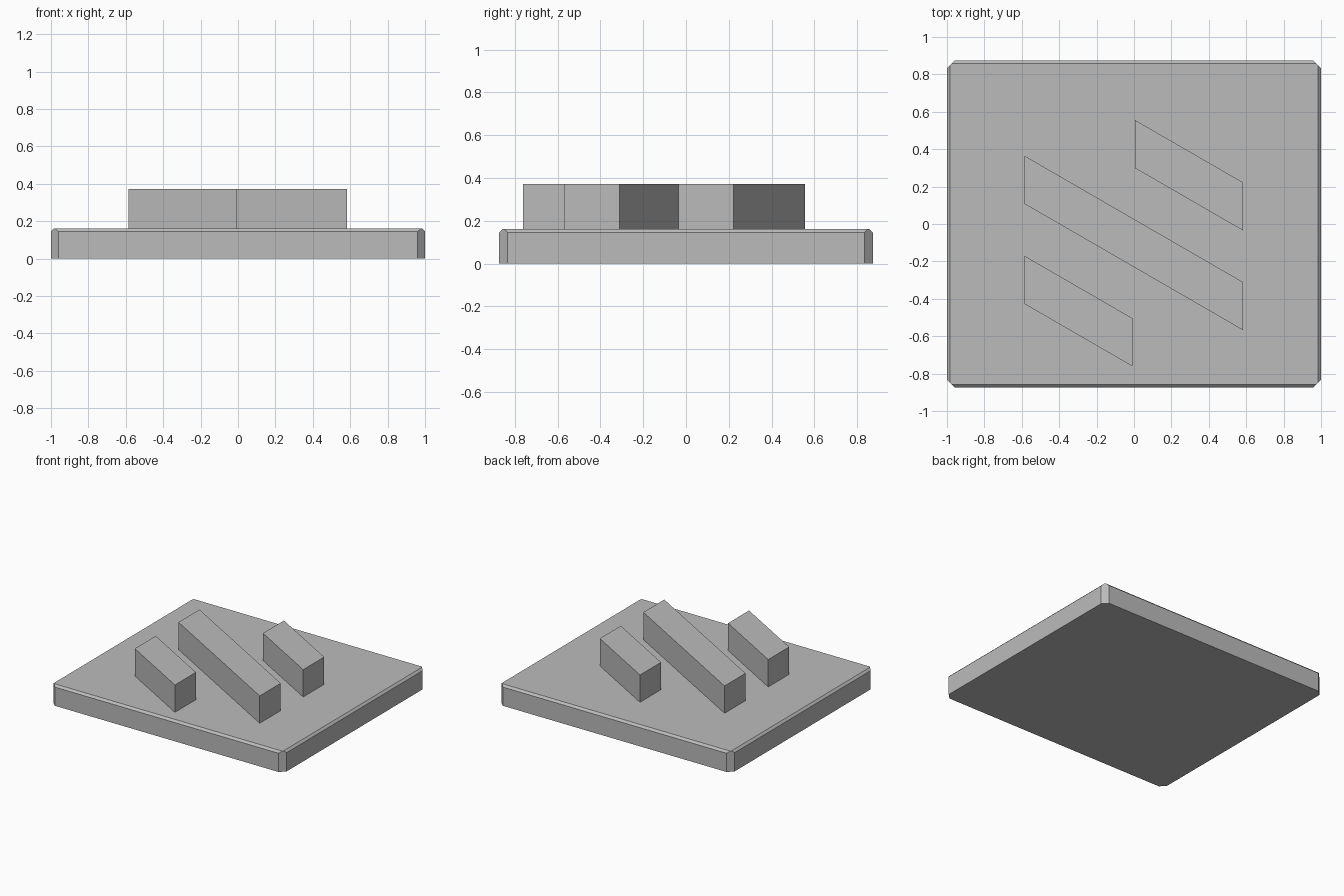
import bpy
import bmesh

cube = bpy.data.objects.get("Cube")
if cube:
    bpy.data.objects.remove(cube, do_unlink=True)

grey = bpy.data.materials.new("light_grey")
grey.use_nodes = True
colour = (0.5, 0.5, 0.5, 1)
grey.diffuse_color = colour
grey.node_tree.nodes["Principled BSDF"].inputs["Base Color"].default_value = colour

HALF_X, HALF_Y, BASE_TOP = 1.0, 0.873, 0.161
CORNER, RIM = 0.04, 0.016
BAR_TOP, BAR_WIDTH, SLOPE = 0.373, 0.257, -0.578


def loft(name, rings):
    """Skin stacked rings of points and cap both ends."""
    bm = bmesh.new()
    loops = [[bm.verts.new(p) for p in ring] for ring in rings]
    n = len(loops[0])
    for low, high in zip(loops, loops[1:]):
        for i in range(n):
            j = (i + 1) % n
            bm.faces.new((low[i], low[j], high[j], high[i]))
    bm.faces.new(loops[0][::-1])
    bm.faces.new(loops[-1])
    bmesh.ops.recalc_face_normals(bm, faces=bm.faces)
    mesh = bpy.data.meshes.new(name)
    bm.to_mesh(mesh)
    bm.free()
    mesh.materials.append(grey)
    obj = bpy.data.objects.new(name, mesh)
    bpy.context.collection.objects.link(obj)


def octagon(x, y, cut, z):
    """Rectangle with its four corners cut off."""
    return [(x - cut, -y, z), (x, cut - y, z), (x, y - cut, z), (x - cut, y, z),
            (cut - x, y, z), (-x, y - cut, z), (-x, cut - y, z), (cut - x, -y, z)]


# Base plate: cut corners stay vertical while the top rim is bevelled
loft("base_plate", [
    octagon(HALF_X, HALF_Y, CORNER, 0),
    octagon(HALF_X, HALF_Y, CORNER, BASE_TOP - RIM),
    octagon(HALF_X - RIM, HALF_Y - RIM, CORNER - 2 * RIM, BASE_TOP),
])


# Slanted bars: sheared boxes with ends parallel to the plate sides
def bar(name, x0, x1, y0):
    y1 = y0 + SLOPE * (x1 - x0)
    outline = [(x0, y0), (x1, y1), (x1, y1 + BAR_WIDTH), (x0, y0 + BAR_WIDTH)]
    loft(name, [[(x, y, z) for x, y in outline] for z in (BASE_TOP, BAR_TOP)])


bar("long_bar", -0.586, 0.584, 0.108)
bar("front_short_bar", -0.586, -0.008, -0.427)
bar("back_short_bar", 0.005, 0.584, 0.299)
